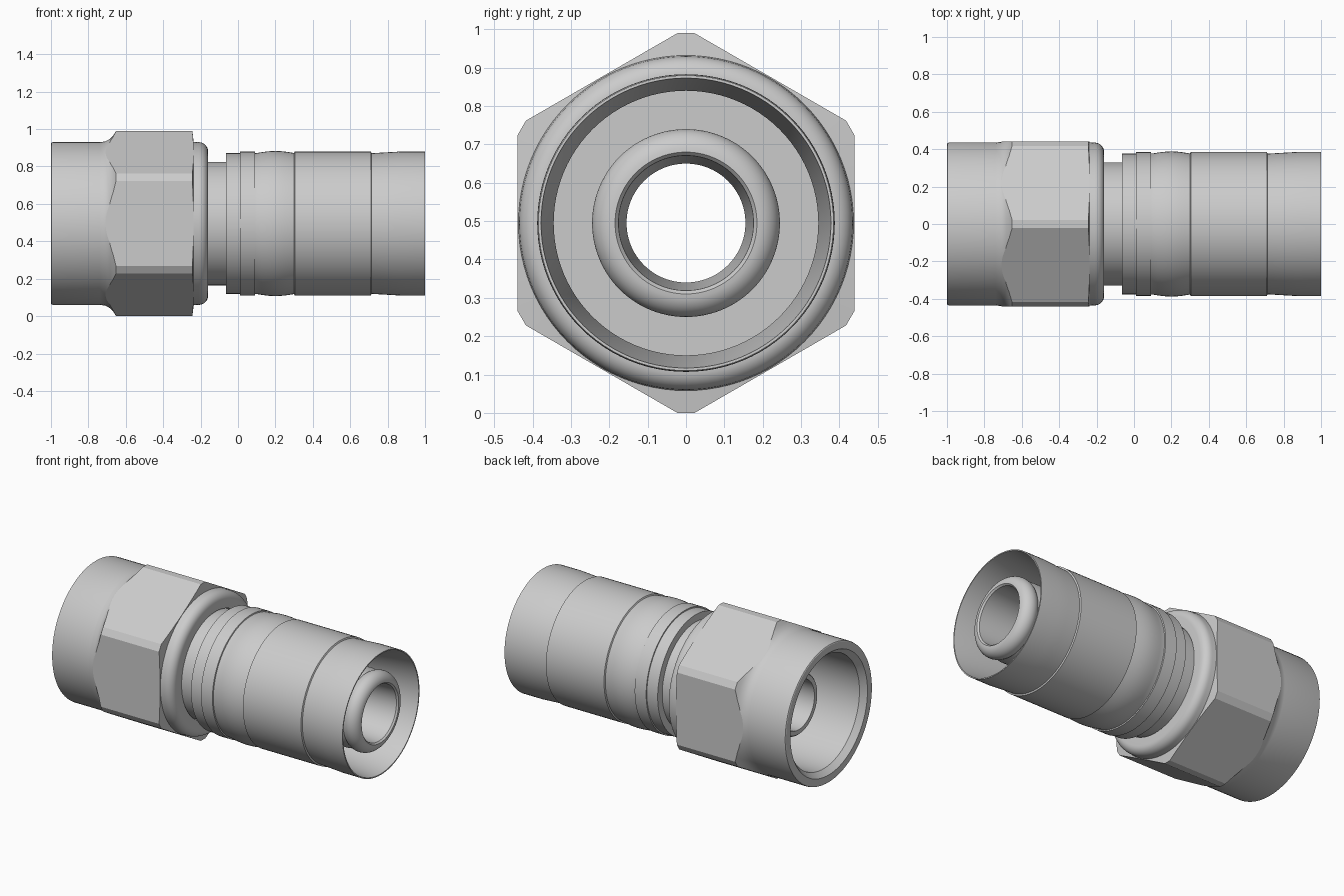
import bpy, bmesh, math

if "Cube" in bpy.data.objects:
    bpy.data.objects.remove(bpy.data.objects["Cube"])

CZ = 0.495      # height of the fitting's axis
SEG = 96


def finish(name, bm):
    bmesh.ops.recalc_face_normals(bm, faces=bm.faces)
    me = bpy.data.meshes.new(name)
    bm.to_mesh(me)
    bm.free()
    ob = bpy.data.objects.new(name, me)
    ob.location.z = CZ
    bpy.context.collection.objects.link(ob)
    return ob


def lathe(name, profile):
    """Revolve a closed (x, radius) outline about the x axis."""
    bm = bmesh.new()
    rings = []
    for i in range(SEG):
        a = 2 * math.pi * i / SEG
        rings.append([bm.verts.new((x, r * math.cos(a), r * math.sin(a))) for x, r in profile])
    n = len(profile)
    for i in range(SEG):
        p, q = rings[i], rings[(i + 1) % SEG]
        for j in range(n):
            k = (j + 1) % n
            bm.faces.new((p[j], p[k], q[k], q[j]))
    return finish(name, bm)


def arc(cx, cr, rad, a0, a1, n=8):
    return [(cx + rad * math.cos(math.radians(a0 + (a1 - a0) * i / n)),
             cr + rad * math.sin(math.radians(a0 + (a1 - a0) * i / n))) for i in range(n + 1)]


def smooth(ob):
    bpy.ops.object.select_all(action='DESELECT')
    ob.select_set(True)
    bpy.context.view_layer.objects.active = ob
    bpy.ops.object.shade_smooth_by_angle(angle=math.radians(20))


# Swivel nut: turned blank with flared shoulder, rounded collar and open socket
nut = lathe("swivel_nut",
            [(-1, 0.385), (-1, 0.428), (-0.997, 0.433), (-0.99, 0.435), (-0.74, 0.435),
             (-0.71, 0.439), (-0.687, 0.451), (-0.667, 0.471), (-0.652, 0.495), (-0.64, 0.52),
             (-0.247, 0.52), (-0.237, 0.437)]
            + arc(-0.21, 0.385, 0.05, 90, 0)
            + [(-0.16, 0.335), (-0.24, 0.335), (-0.28, 0.355), (-0.965, 0.355)])

# Hexagonal prism with trimmed corners that cuts the wrench flats
bm = bmesh.new()
ends = []
for x in (-1.2, 0.1):
    ring = []
    for k in range(6):
        for d in (-2.6, 2.6):
            a = math.radians(90 + 60 * k + d)
            ring.append(bm.verts.new((x, 0.4955 * math.cos(a), 0.4955 * math.sin(a))))
    ends.append(ring)
    bm.faces.new(ring)
for i in range(12):
    j = (i + 1) % 12
    bm.faces.new((ends[0][i], ends[0][j], ends[1][j], ends[1][i]))
hexagon = finish("hex_cutter", bm)

mod = nut.modifiers.new("flats", 'BOOLEAN')
mod.operation = 'INTERSECT'
mod.solver = 'EXACT'
mod.object = hexagon
bpy.context.view_layer.objects.active = nut
bpy.ops.object.modifier_apply(modifier=mod.name)
bpy.data.objects.remove(hexagon)

# Crimp sleeve: neck, stepped collar, shallow bulge and thin open end
bulge = [(0.10 + 0.2 * i / 8, 0.377 + 0.011 * math.sin(math.pi * i / 8)) for i in range(9)]
sleeve = lathe("crimp_sleeve",
               [(-0.32, 0.20), (-0.32, 0.33), (-0.065, 0.33), (-0.065, 0.376), (0.01, 0.376),
                (0.01, 0.384), (0.09, 0.384), (0.092, 0.377)] + bulge
               + [(0.304, 0.385), (0.71, 0.385), (0.714, 0.376), (0.80, 0.381), (0.87, 0.385),
                  (1.0, 0.385), (1.0, 0.378), (0.72, 0.345), (0.08, 0.345), (0.08, 0.20)])

# Inner stem: tapered seat inside the nut, long hose tail with rounded lip
stem = lathe("hose_stem",
             [(-0.79, 0.155), (-0.79, 0.183), (-0.782, 0.19), (-0.36, 0.28), (-0.30, 0.28),
              (-0.30, 0.24), (0.85, 0.24)]
             + arc(0.935, 0.185, 0.06, 130, 0, 12)
             + [(0.985, 0.176), (0.93, 0.173), (0.60, 0.155)])

for part in (nut, sleeve, stem):
    smooth(part)
